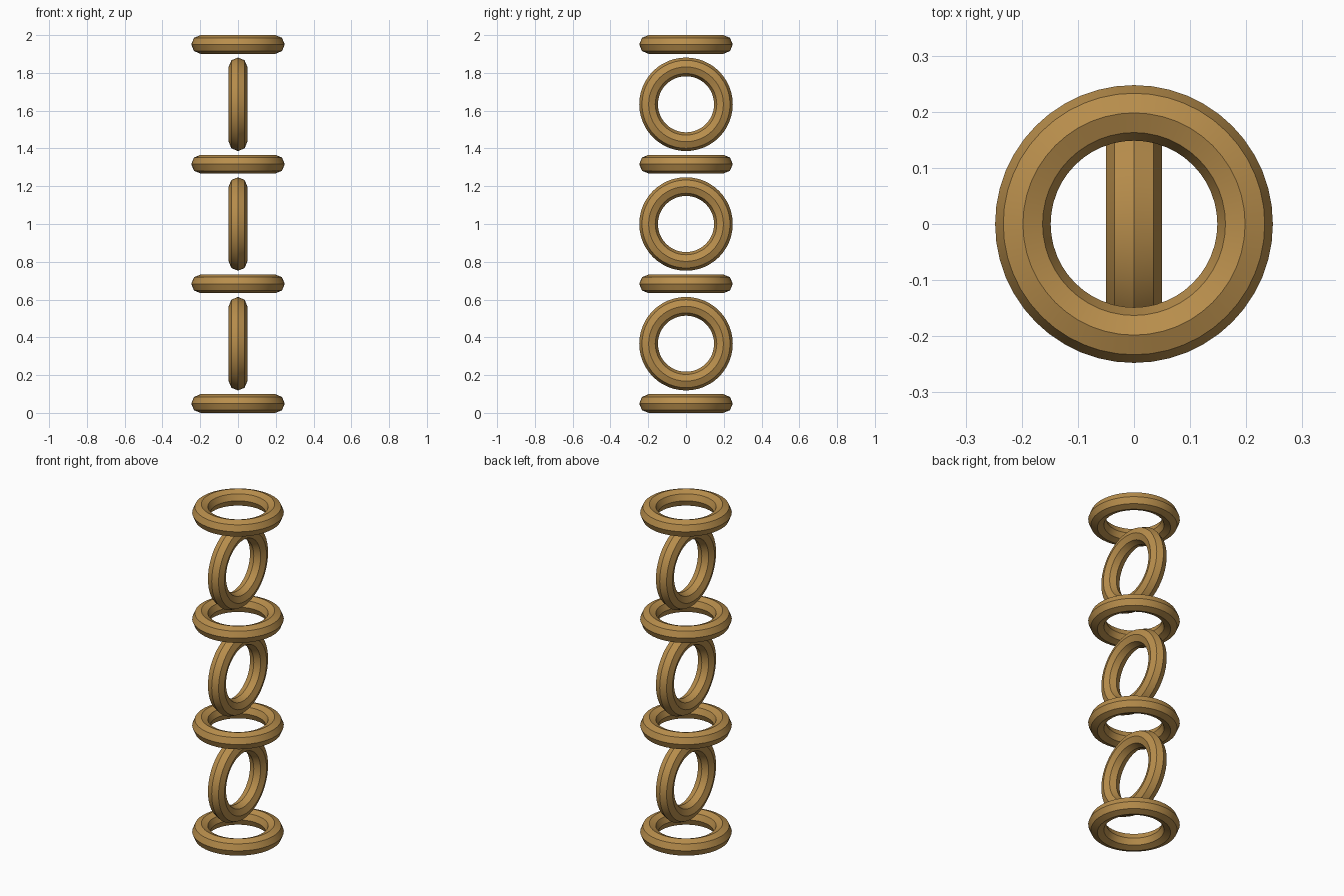
import bpy, math

if "Cube" in bpy.data.objects:
    bpy.data.objects.remove(bpy.data.objects["Cube"])

# Aged brass for every link
brass = bpy.data.materials.new("aged brass")
brass.diffuse_color = (0.48, 0.27, 0.072, 1)
brass.use_nodes = True
brass.node_tree.nodes["Principled BSDF"].inputs["Base Color"].default_value = brass.diffuse_color

MINOR = 2 / 10.1 / 4      # tube radius
MAJOR = 4 * MINOR         # ring radius
STEP = 6.4 * MINOR        # distance between link centres

# Column of seven rings, alternately lying flat and standing upright
for i in range(7):
    upright = i % 2 == 1
    bpy.ops.mesh.primitive_torus_add(
        major_radius=MAJOR, minor_radius=MINOR,
        major_segments=48, minor_segments=8,
        location=(0, 0, MINOR + i * STEP),
        rotation=(0, math.pi / 2 if upright else 0, 0))
    ring = bpy.context.object
    ring.name = f"{'upright' if upright else 'flat'}_link_{i + 1}"
    ring.data.materials.append(brass)
    # Smooth around the ring, crisp along the tube's eight edges
    bpy.ops.object.shade_smooth_by_angle(angle=math.radians(30))
